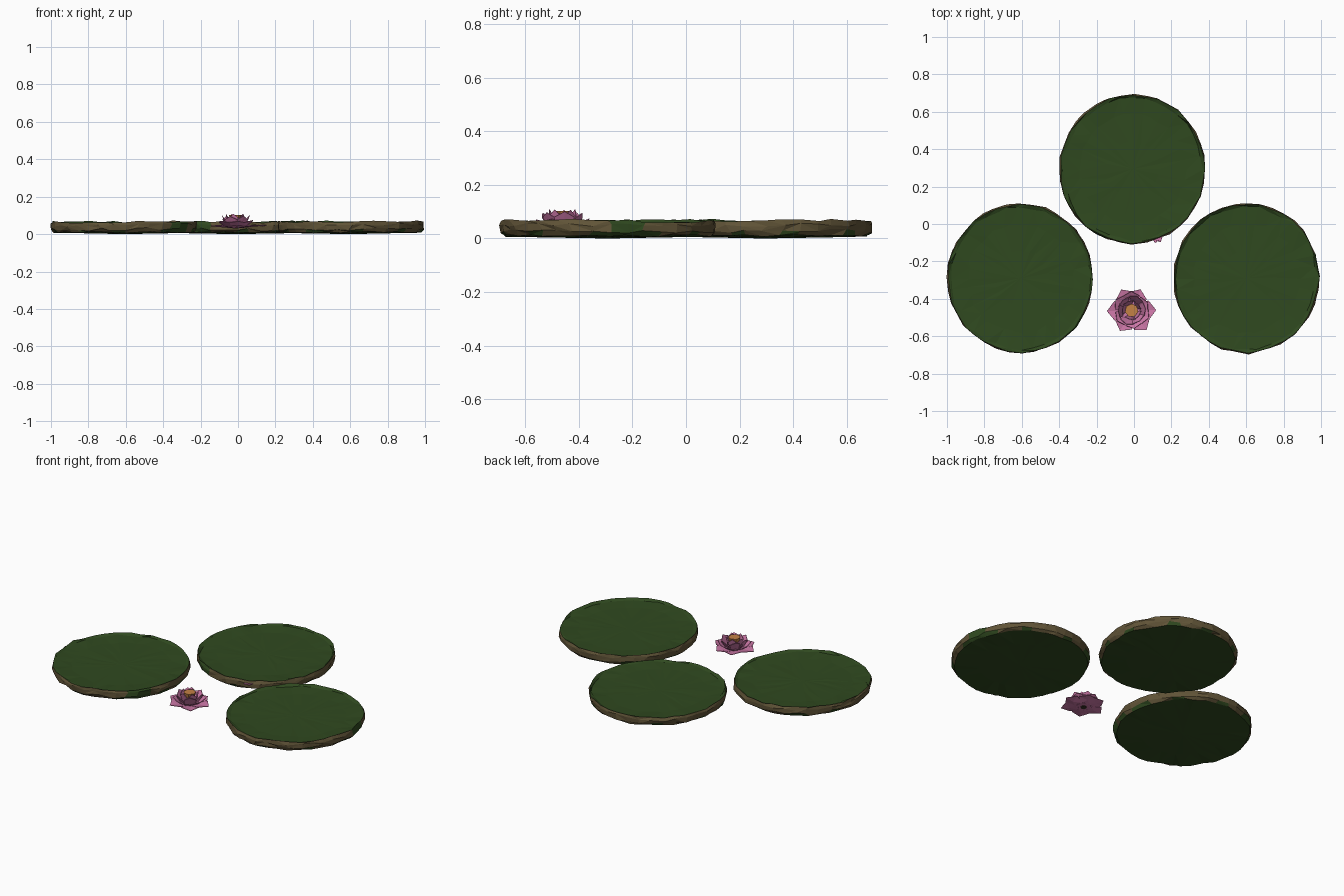
import bpy, bmesh, math, random
from mathutils import Vector

if "Cube" in bpy.data.objects:
    bpy.data.objects.remove(bpy.data.objects["Cube"])

random.seed(7)


def material(name, rgb):
    m = bpy.data.materials.new(name)
    m.diffuse_color = (*rgb, 1)
    m.use_nodes = True
    m.node_tree.nodes["Principled BSDF"].inputs["Base Color"].default_value = m.diffuse_color
    return m


green = material("leaf green", (0.029, 0.067, 0.014))
brown = material("rim brown", (0.119, 0.089, 0.039))
pink = material("petal pink", (0.60, 0.185, 0.385))
orange = material("stamen orange", (0.55, 0.22, 0.06))
dark = material("stem dark", (0.04, 0.03, 0.02))


def finish(bm, name, mats, loc=(0, 0, 0)):
    me = bpy.data.meshes.new(name)
    bm.to_mesh(me)
    bm.free()
    for m in mats:
        me.materials.append(m)
    ob = bpy.data.objects.new(name, me)
    ob.location = loc
    bpy.context.collection.objects.link(ob)
    return ob


# Lily pads: shallow dished discs with a ragged brown rim
# each row: radius factor, height, radius jitter, height jitter
PROFILE = [(0.60, 0.005, 0.0, 0.001), (0.955, 0.010, 0.012, 0.004),
           (0.990, 0.026, 0.012, 0.008), (0.995, 0.050, 0.010, 0.007),
           (0.982, 0.066, 0.008, 0.005), (0.945, 0.058, 0.018, 0.003),
           (0.72, 0.053, 0.02, 0.001), (0.36, 0.052, 0.0, 0.001)]


def lily_pad(name, x, y, patch, rx=0.393, ry=0.403, n=36):
    bm = bmesh.new()
    wobble = [random.uniform(-0.009, 0.009) for _ in range(n)]
    lift = [0.003 * math.sin(2 * math.tau * i / n + x * 5) for i in range(n)]
    rings = []
    for row, (f, z, jr, jz) in enumerate(PROFILE):
        ring = []
        for i in range(n):
            a = math.tau * (i + random.uniform(-0.2, 0.2)) / n
            r = f + (wobble[i] if 0 < row < 6 else 0) + random.uniform(-jr, jr)
            h = z + random.uniform(-jz, jz) + (lift[i] if 1 < row < 5 else 0)
            ring.append(bm.verts.new((rx * r * math.cos(a),
                                      ry * r * math.sin(a), h)))
        rings.append(ring)
    for row in range(len(rings) - 1):
        lo, hi = rings[row], rings[row + 1]
        for i in range(n):
            j = (i + 1) % n
            quad = (lo[i], lo[j], hi[j], hi[i])
            tris = ((0, 1, 2), (0, 2, 3)) if random.random() < .5 else \
                   ((0, 1, 3), (1, 2, 3))
            # green shows through on one patch and here and there low on the rim
            off = (math.tau * (i + 0.5) / n - patch + math.pi) % math.tau - math.pi
            bare = abs(off) < 0.18 and row < 4
            low = row == 1 and math.sin(i * 1.7 + x * 9) > 0.5
            for t in tris:
                face = bm.faces.new([quad[k] for k in t])
                face.material_index = int(1 <= row <= 3 and not bare and not low)
    bottom = bm.verts.new((0, 0, 0))
    top = bm.verts.new((0, 0, 0.052))
    for i in range(n):
        j = (i + 1) % n
        bm.faces.new((rings[0][j], rings[0][i], bottom))
        bm.faces.new((rings[-1][i], rings[-1][j], top))
    return finish(bm, name, [green, brown], (x, y, 0))


lily_pad("left_pad", -0.607, -0.29, math.radians(-40))
lily_pad("right_pad", 0.602, -0.29, math.radians(12))
lily_pad("back_pad", -0.008, 0.294, math.radians(-119))


# Flower: rings of wide folded pointed petals
def petal(bm, a, r0, r1, z0, z1, width, fold):
    out = Vector((math.cos(a), math.sin(a), 0))
    side = Vector((-math.sin(a), math.cos(a), 0))

    def point(t, s, dz=0):
        return bm.verts.new(out * (r0 + (r1 - r0) * t) + side * s * width
                            + Vector((0, 0, z0 + (z1 - z0) * t + dz)))
    b0, b1 = point(0, -0.6), point(0, 0.6)
    l, r = point(0.6, -1, fold), point(0.6, 1, fold)
    mid, tip = point(0.5, 0), point(1, 0)
    for f in ((b0, mid, l), (b0, b1, mid), (b1, r, mid),
              (l, mid, tip), (mid, r, tip)):
        bm.faces.new(f)


def thicken(ob):
    mod = ob.modifiers.new("thickness", 'SOLIDIFY')
    mod.thickness = 0.003
    mod.offset = 0


FLOWER = (-0.013, -0.462)
# each row: count, inner radius, outer radius, base height, tip height,
# width, fold, start angle
LAYERS = [(6, 0.030, 0.130, 0.034, 0.044, 0.052, 0.008, 0.05),
          (6, 0.040, 0.100, 0.036, 0.072, 0.044, 0.006, 0.55),
          (6, 0.044, 0.076, 0.040, 0.098, 0.038, 0.004, 0.15),
          (5, 0.034, 0.050, 0.045, 0.108, 0.028, 0.002, 0.6)]
bm = bmesh.new()
for n, r0, r1, z0, z1, w, fold, start in LAYERS:
    for i in range(n):
        a = start + math.tau * i / n + random.uniform(-0.12, 0.12)
        petal(bm, a, r0, r1 * random.uniform(0.94, 1.06), z0,
              z1 * random.uniform(0.95, 1.03), w, fold)
thicken(finish(bm, "flower_petals", [pink], (*FLOWER, 0)))


def cone(name, mat, z, r1, r2, depth, sides):
    bm = bmesh.new()
    bmesh.ops.create_cone(bm, cap_ends=True, segments=sides,
                          radius1=r1, radius2=r2, depth=depth)
    return finish(bm, name, [mat], (*FLOWER, z))


cone("flower_base", pink, 0.040, 0.045, 0.06, 0.014, 8)
cone("flower_center", orange, 0.074, 0.022, 0.036, 0.056, 7)
cone("flower_stem", dark, 0.033, 0.018, 0.018, 0.008, 6)

# Small petals tucked under the edge of the back pad
bm = bmesh.new()
for a in (-1.7, -1.1):
    petal(bm, a, 0.0, 0.05, 0, 0.006, 0.02, 0.004)
thicken(finish(bm, "tucked_petals", [pink], (0.12, -0.052, 0.040)))
